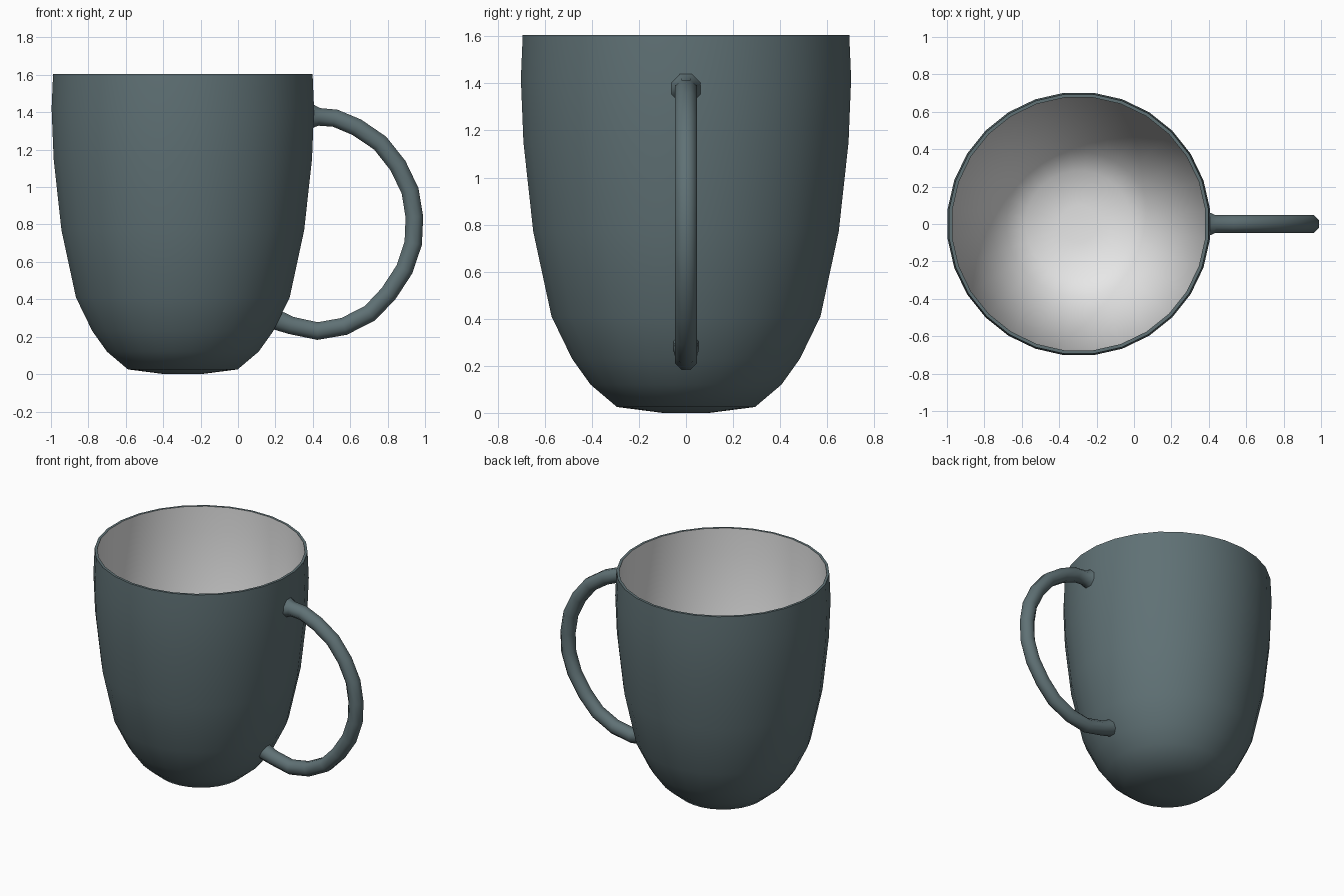
import bpy, math
from mathutils import Vector

if "Cube" in bpy.data.objects:
    bpy.data.objects.remove(bpy.data.objects["Cube"])

SIDES = 28
CX = -0.295  # cup axis


def material(name, rgb):
    m = bpy.data.materials.new(name)
    m.diffuse_color = (*rgb, 1)
    m.use_nodes = True
    m.node_tree.nodes["Principled BSDF"].inputs["Base Color"].default_value = m.diffuse_color
    return m


slate = material("slate_teal", (0.115, 0.165, 0.177))
white = material("inner_white", (0.8, 0.8, 0.8))


def make_object(name, verts, faces, mats, angle):
    mesh = bpy.data.meshes.new(name)
    mesh.from_pydata(verts, [], faces)
    for m in mats:
        mesh.materials.append(m)
    ob = bpy.data.objects.new(name, mesh)
    bpy.context.collection.objects.link(ob)
    bpy.ops.object.select_all(action='DESELECT')
    ob.select_set(True)
    bpy.context.view_layer.objects.active = ob
    bpy.ops.object.shade_smooth_by_angle(angle=math.radians(angle))
    return ob


def bridge(rings, n):
    """Quads joining consecutive rings of n vertices."""
    return [(r * n + i, r * n + (i + 1) % n, (r + 1) * n + (i + 1) % n, (r + 1) * n + i)
            for r in range(rings - 1) for i in range(n)]


# Cup: outer wall from the base up, over the rim, then down the inside
outer = [(0.10, 0), (0.295, 0.025), (0.408, 0.12), (0.487, 0.23), (0.575, 0.41),
         (0.653, 0.77), (0.695, 1.15), (0.706, 1.42), (0.698, 1.605)]
inner = [(0.68, 1.605), (0.684, 1.42), (0.673, 1.15), (0.631, 0.77), (0.553, 0.42),
         (0.464, 0.245), (0.388, 0.142), (0.285, 0.055), (0.10, 0.03)]
profile = outer + inner
verts = []
for r, z in profile:
    for i in range(SIDES):
        a = math.tau * (i + 0.5) / SIDES
        verts.append((CX + r * math.cos(a), r * math.sin(a), z))
faces = bridge(len(profile), SIDES)
faces.append(tuple(reversed(range(SIDES))))
faces.append(tuple(range(len(verts) - SIDES, len(verts))))
cup = make_object("cup", verts, faces, [slate, white], 50)
for k, p in enumerate(cup.data.polygons):
    # faces after the rim band are the inside
    p.material_index = 1 if k >= len(outer) * SIDES and k != len(faces) - 2 else 0

# Handle: tube along a curve, flared where it meets the cup
path = [(0.397, 1.38), (0.435, 1.375), (0.52, 1.368), (0.635, 1.32), (0.76, 1.235),
        (0.855, 1.115), (0.92, 0.98), (0.943, 0.84), (0.937, 0.70), (0.89, 0.56),
        (0.805, 0.43), (0.705, 0.325), (0.567, 0.255), (0.425, 0.23), (0.285, 0.26),
        (0.212, 0.287)]
pts = [Vector((x, 0, z)) for x, z in path]
N = 8
verts = []
for k, p in enumerate(pts):
    t = (pts[min(k + 1, len(pts) - 1)] - pts[max(k - 1, 0)]).normalized()
    rad = 0.051
    if k == 0:
        t, rad = Vector((1, 0, 0)), 0.07
    elif k == len(pts) - 1:
        t, rad = Vector((-0.89, 0, 0.45)), 0.058
    side = Vector((0, 1, 0))
    up = t.cross(side)
    for i in range(N):
        a = math.tau * (i + 0.5) / N
        verts.append(p + rad * (math.cos(a) * side + math.sin(a) * up))
faces = [tuple(reversed(f)) for f in bridge(len(pts), N)]
faces.append(tuple(range(N)))
faces.append(tuple(reversed(range(len(verts) - N, len(verts)))))
handle = make_object("handle", verts, faces, [slate], 60)

# Consistent outward normals
for ob in (cup, handle):
    import bmesh
    bm = bmesh.new()
    bm.from_mesh(ob.data)
    bmesh.ops.recalc_face_normals(bm, faces=bm.faces)
    bm.to_mesh(ob.data)
    bm.free()
